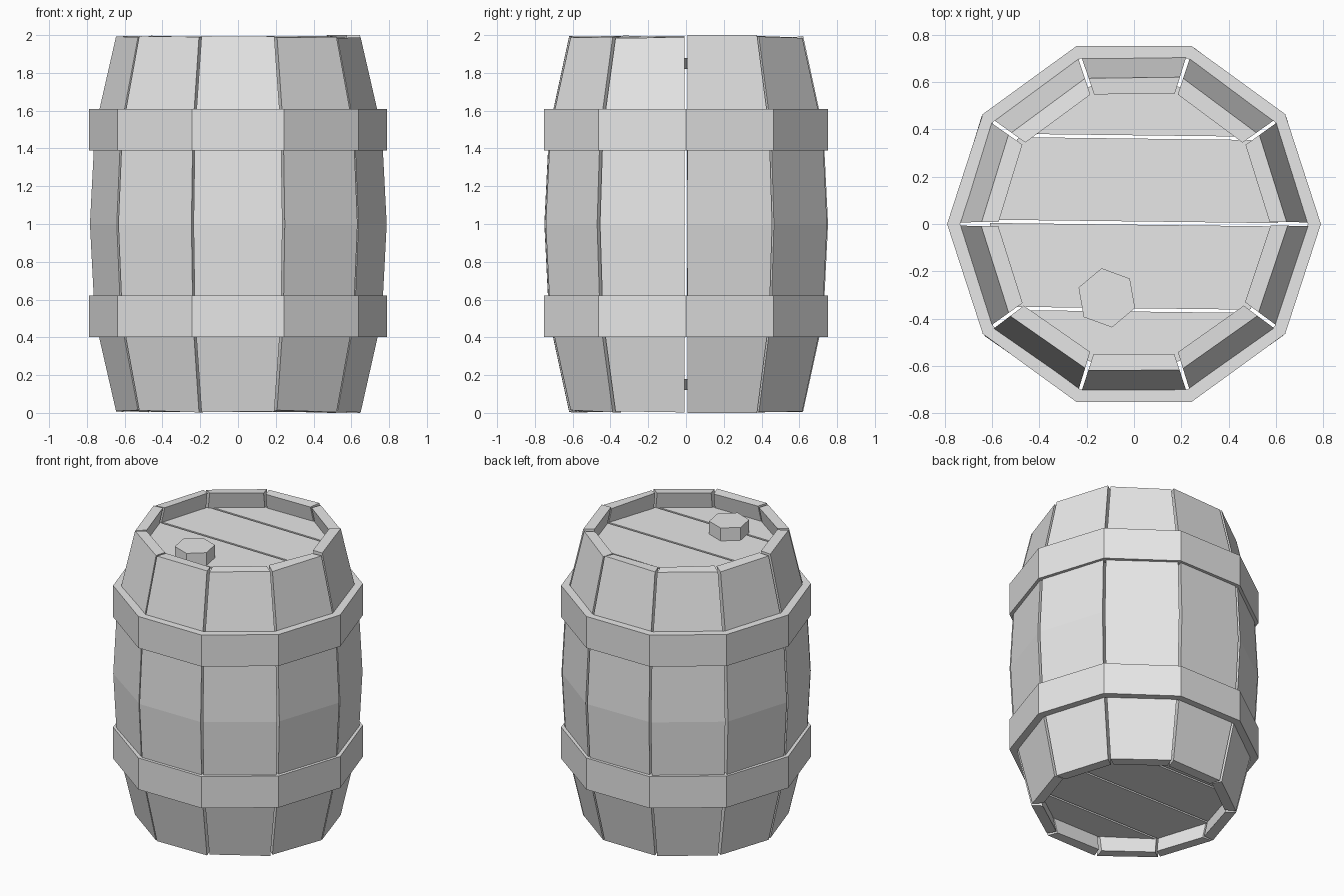
import bpy, bmesh, math, random
from mathutils import Vector, Matrix

random.seed(4)
cube = bpy.data.objects.get("Cube")
if cube:
    bpy.data.objects.remove(cube, do_unlink=True)

SIDES = 10
STEP = math.tau / SIDES

grey = bpy.data.materials.new("plain grey")
grey.use_nodes = True
grey.diffuse_color = (0.8, 0.8, 0.8, 1)
grey.node_tree.nodes["Principled BSDF"].inputs["Base Color"].default_value = (0.8, 0.8, 0.8, 1)


def finish(bm, name):
    bmesh.ops.recalc_face_normals(bm, faces=bm.faces[:])
    mesh = bpy.data.meshes.new(name)
    bm.to_mesh(mesh)
    bm.free()
    mesh.materials.append(grey)
    obj = bpy.data.objects.new(name, mesh)
    bpy.context.collection.objects.link(obj)
    return obj


def corner(radius, index, z):
    return Vector((radius * math.cos(index * STEP), radius * math.sin(index * STEP), z))


def loft(bm, rings, closed):
    """Skin a list of point rings; close the loop or cap both ends."""
    rows = [[bm.verts.new(p) for p in ring] for ring in rings]
    n = len(rows[0])
    for a, b in zip(rows, rows[1:] + rows[:1] if closed else rows[1:]):
        for i in range(n):
            j = (i + 1) % n
            bm.faces.new((a[i], a[j], b[j], b[i]))
    if not closed:
        bm.faces.new(rows[0])
        bm.faces.new(rows[-1])


# Staves: bowed planks with narrow gaps and slightly uneven ends
PROFILE = [(0.0, 0.65), (0.5, 0.762), (1.0, 0.788), (1.5, 0.762), (2.0, 0.65)]
THICK = 0.072
GAP = 0.008
for i in range(SIDES):
    bm = bmesh.new()
    rings = []
    for z, r in PROFILE:
        ring = []
        for radius, side in ((r, 0), (r, 1), (r - THICK, 1), (r - THICK, 0)):
            p = corner(radius, i + side, z)
            along = (corner(1, i + 1, 0) - corner(1, i, 0)).normalized()
            p += along * (GAP if side == 0 else -GAP)
            if z == 0:
                p.z += random.uniform(0.002, 0.016) if i else 0
            elif z == 2:
                p.z -= random.uniform(0.002, 0.016) if i else 0
            ring.append(p)
        rings.append(ring)
    loft(bm, rings, False)
    # A small twist about the middle of the plank
    middle = (corner(0.75, i, 1) + corner(0.75, i + 1, 1)) / 2
    bmesh.ops.rotate(bm, verts=bm.verts[:], cent=middle,
                     matrix=Matrix.Rotation(random.uniform(-0.02, 0.02), 3, 'Z'))
    finish(bm, f"stave_{i + 1}")

# Hoops: flat bands around the staves
for name, low, high in (("lower_hoop", 0.402, 0.622), ("upper_hoop", 1.39, 1.61)):
    bm = bmesh.new()
    section = [(0.79, low), (0.79, high), (0.735, high), (0.735, low)]
    loft(bm, [[corner(r, i, z) for r, z in section] for i in range(SIDES)], True)
    finish(bm, name)

# Heads: recessed ends, each cut into four boards
CUTS = [-0.8, -0.363, 0.004, 0.368, 0.8]
TILT = Matrix.Rotation(-0.012, 3, 'Z')
for name, z in (("bottom_board", 0.12), ("top_board", 1.82)):
    for k, (low, high) in enumerate(zip(CUTS, CUTS[1:])):
        bm = bmesh.new()
        loft(bm, [[corner(0.61, i, h) for i in range(SIDES)] for h in (z, z + 0.06)], False)
        for y, sign in ((low + 0.007, -1), (high - 0.007, 1)):
            geom = bm.verts[:] + bm.edges[:] + bm.faces[:]
            bmesh.ops.bisect_plane(bm, geom=geom, plane_co=TILT @ Vector((0, y, 0)),
                                   plane_no=TILT @ Vector((0, sign, 0)), clear_outer=True)
            rim = [e for e in bm.edges if e.is_boundary]
            if rim:
                bmesh.ops.holes_fill(bm, edges=rim)
        finish(bm, f"{name}_{k + 1}")

# Bung: six-sided plug on the top head
bm = bmesh.new()
bmesh.ops.create_cone(bm, cap_ends=True, segments=6, radius1=0.127, radius2=0.127, depth=0.11)
bmesh.ops.rotate(bm, verts=bm.verts[:], matrix=Matrix.Rotation(math.radians(10), 3, 'Z'))
bmesh.ops.translate(bm, verts=bm.verts[:], vec=(-0.115, -0.312, 1.915))
finish(bm, "bung")
